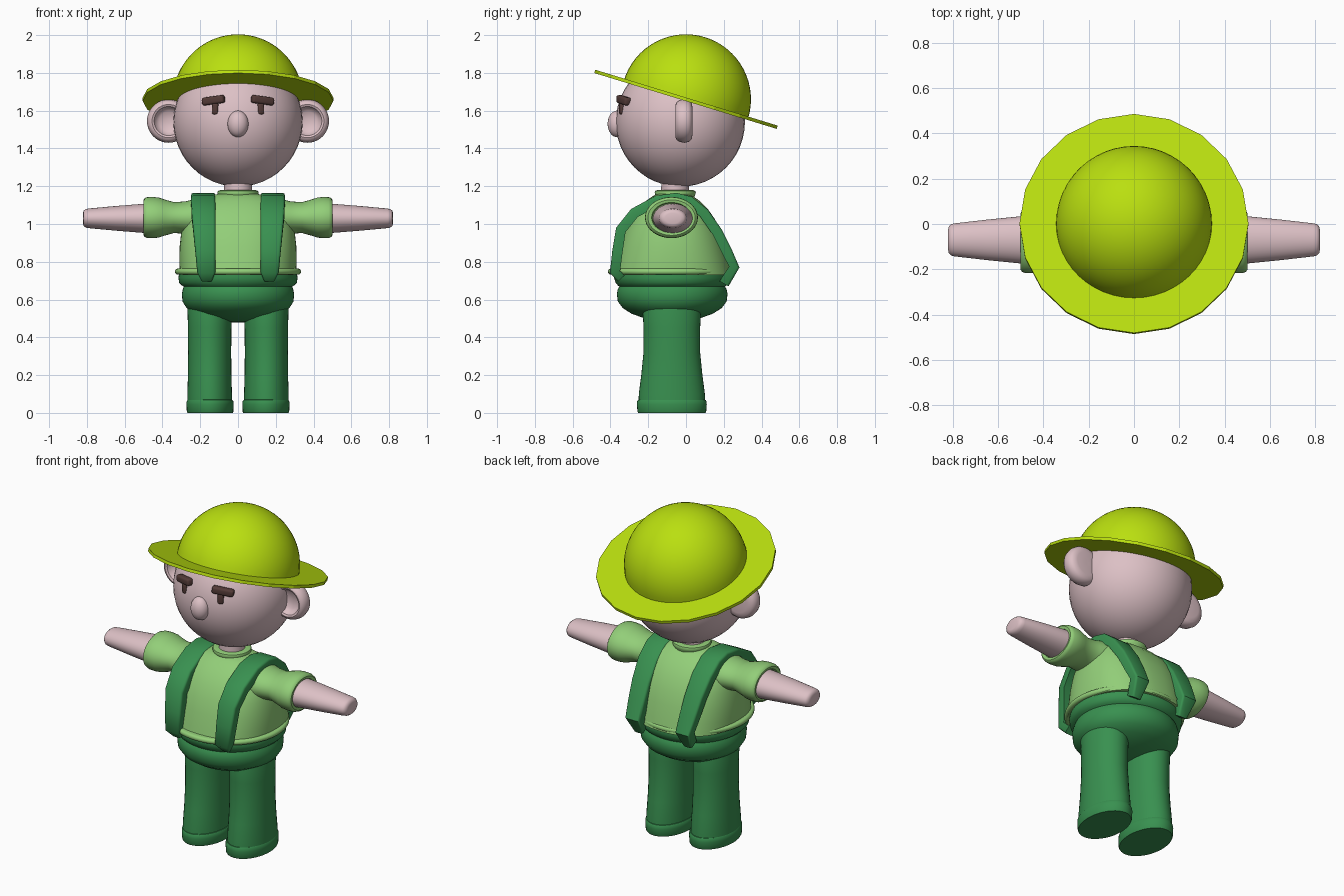
import bpy, bmesh, math
from mathutils import Matrix, Vector

cube = bpy.data.objects.get("Cube")
if cube:
    bpy.data.objects.remove(cube, do_unlink=True)


def material(name, rgb):
    m = bpy.data.materials.new(name)
    m.use_nodes = True
    m.diffuse_color = (*rgb, 1)
    m.node_tree.nodes["Principled BSDF"].inputs["Base Color"].default_value = (*rgb, 1)
    return m


SKIN = material("pale_pink_skin", (0.72, 0.53, 0.56))
HAT = material("lime_yellow", (0.49, 0.74, 0.005))
SHIRT = material("light_green", (0.29, 0.62, 0.19))
TROUSERS = material("dark_green", (0.04, 0.28, 0.08))
BROWN = material("dark_brown", (0.09, 0.045, 0.04))


def finish(bm, name, mat, mirror=False, angle=40):
    bmesh.ops.recalc_face_normals(bm, faces=bm.faces)
    mesh = bpy.data.meshes.new(name)
    bm.to_mesh(mesh)
    bm.free()
    mesh.materials.append(mat)
    mesh.shade_smooth()
    mesh.set_sharp_from_angle(angle=math.radians(angle))
    ob = bpy.data.objects.new(name, mesh)
    bpy.context.collection.objects.link(ob)
    if mirror:
        ob.modifiers.new("Mirror", 'MIRROR')
    return ob


def loft(name, mat, axis, centre, sections, mirror=False, power=2, n=40):
    """Skin (distance, radius, radius) sections along an axis."""
    bm = bmesh.new()
    rings = []
    for t, ra, rb in sections:
        ring = []
        for i in range(n):
            a = 2 * math.pi * i / n
            c, s = math.cos(a), math.sin(a)
            p = ra * math.copysign(abs(c) ** (2 / power), c)
            q = rb * math.copysign(abs(s) ** (2 / power), s)
            co = {'x': (t, p, q), 'y': (p, t, q), 'z': (p, q, t)}[axis]
            ring.append(bm.verts.new(Vector(co) + Vector(centre)))
        rings.append(ring)
    for r0, r1 in zip(rings, rings[1:]):
        for i in range(n):
            j = (i + 1) % n
            bm.faces.new((r0[i], r0[j], r1[j], r1[i]))
    bm.faces.new(rings[0])
    bm.faces.new(rings[-1])
    return finish(bm, name, mat, mirror)


def ellipsoid(name, mat, centre, radii, mirror=False):
    bm = bmesh.new()
    bmesh.ops.create_uvsphere(bm, u_segments=40, v_segments=24, radius=1)
    bmesh.ops.transform(bm, verts=bm.verts, matrix=Matrix.LocRotScale(centre, None, radii))
    return finish(bm, name, mat, mirror)


def rounded_box(name, mat, centre, size, turn, roll, bevel):
    bm = bmesh.new()
    bmesh.ops.create_cube(bm, size=1)
    bmesh.ops.scale(bm, verts=bm.verts, vec=size)
    bmesh.ops.bevel(bm, geom=bm.edges[:], offset=bevel, segments=3, profile=0.5, affect='EDGES')
    m = Matrix.Translation(centre) @ Matrix.Rotation(turn, 4, 'Z') @ Matrix.Rotation(roll, 4, 'Y')
    bmesh.ops.transform(bm, verts=bm.verts, matrix=m)
    return finish(bm, name, mat, True)


# Head and face
ellipsoid("head", SKIN, Vector((0, -0.03, 1.54)), Vector((0.342, 0.342, 0.342)))
ellipsoid("nose", SKIN, Vector((0, -0.365, 1.53)), Vector((0.055, 0.05, 0.07)))
rounded_box("eyebrow", BROWN, (0.13, -0.33, 1.655), (0.125, 0.04, 0.042), 0.4, 0.13, 0.012)
rounded_box("eye", BROWN, (0.12, -0.337, 1.61), (0.034, 0.03, 0.06), 0.36, 0, 0.01)
ear = [(0.035, 0.01), (0.035, 0.07), (0.03, 0.095), (0.015, 0.11), (-0.01, 0.115), (-0.035, 0.11),
       (-0.05, 0.1), (-0.055, 0.088), (-0.05, 0.077), (-0.03, 0.068), (-0.015, 0.05), (-0.01, 0.01)]
loft("ear", SKIN, 'y', (0.367, 0, 1.545), [(t, r, r) for t, r in ear], True)
loft("neck", SKIN, 'z', (0, -0.058, 0), [(1.1, 0.075, 0.075), (1.25, 0.072, 0.072)])

# Hat: tilted hemisphere crown and faceted brim
tilt = Matrix.Translation((0, 0, 1.66)) @ Matrix.Rotation(-0.297, 4, 'X')
bm = bmesh.new()
bmesh.ops.create_uvsphere(bm, u_segments=48, v_segments=32, radius=0.344)
bmesh.ops.bisect_plane(bm, geom=bm.verts[:] + bm.edges[:] + bm.faces[:], plane_co=(0, 0, 0),
                       plane_no=(0, 0, 1), clear_inner=True)
finish(bm, "hat_crown", HAT).matrix_world = tilt
bm = bmesh.new()
bmesh.ops.create_cone(bm, cap_ends=True, segments=20, radius1=0.505, radius2=0.505, depth=0.018)
finish(bm, "hat_brim", HAT, angle=10).matrix_world = tilt

# Shirt
loft("shirt_body", SHIRT, 'z', (0, -0.07, 0),
     [(0.73, 0.308, 0.315), (0.8, 0.31, 0.3), (0.88, 0.309, 0.28), (0.96, 0.3, 0.255),
      (1.03, 0.285, 0.22), (1.08, 0.262, 0.185), (1.12, 0.22, 0.145), (1.145, 0.17, 0.11),
      (1.16, 0.1, 0.08)], power=2.3, n=64)
loft("shirt_hem", SHIRT, 'z', (0, -0.083, 0.748),
     [(0.016 * math.sin(a), 0.318 + 0.016 * math.cos(a), 0.314 + 0.016 * math.cos(a))
      for a in [math.pi * (k / 8 - 0.5) for k in range(9)]], n=64)
loft("collar", SHIRT, 'z', (0, -0.057, 0),
     [(1.14, 0.1, 0.1), (1.155, 0.106, 0.106), (1.165, 0.109, 0.109), (1.175, 0.106, 0.106),
      (1.179, 0.095, 0.095), (1.178, 0.07, 0.07)])
loft("sleeve", SHIRT, 'x', (0, -0.077, 1.034),
     [(0.15, 0.14, 0.11), (0.22, 0.135, 0.1), (0.28, 0.12, 0.085), (0.34, 0.115, 0.082),
      (0.39, 0.128, 0.096), (0.42, 0.138, 0.106), (0.45, 0.14, 0.109), (0.48, 0.139, 0.108),
      (0.494, 0.134, 0.103), (0.5, 0.125, 0.094), (0.497, 0.105, 0.08), (0.48, 0.1, 0.075)], True)

# Bare tapering arms with rounded ends
loft("arm", SKIN, 'x', (0, -0.07, 1.03),
     [(0.4, 0.108, 0.08), (0.5, 0.104, 0.077), (0.65, 0.089, 0.065), (0.79, 0.073, 0.052),
      (0.806, 0.069, 0.049), (0.817, 0.058, 0.041), (0.821, 0.04, 0.028)], True)

# Trousers
loft("hips", TROUSERS, 'z', (0, -0.073, 0),
     [(0.74, 0.312, 0.305), (0.715, 0.315, 0.308), (0.69, 0.312, 0.3), (0.675, 0.298, 0.288),
      (0.668, 0.287, 0.28), (0.655, 0.292, 0.288), (0.63, 0.297, 0.293), (0.59, 0.294, 0.288),
      (0.555, 0.272, 0.262), (0.525, 0.23, 0.215), (0.5, 0.16, 0.145), (0.485, 0.09, 0.08),
      (0.478, 0.02, 0.02)], n=64)
loft("leg", TROUSERS, 'z', (0.15, -0.075, 0),
     [(0.03, 0.118, 0.176), (0.1, 0.118, 0.175), (0.2, 0.115, 0.162), (0.32, 0.114, 0.15),
      (0.45, 0.115, 0.15), (0.57, 0.118, 0.155), (0.62, 0.11, 0.14)], True)
loft("leg_cuff", TROUSERS, 'z', (0.148, -0.075, 0),
     [(0, 0.12, 0.178), (0.006, 0.123, 0.182), (0.045, 0.125, 0.185), (0.06, 0.124, 0.184),
      (0.069, 0.119, 0.179), (0.072, 0.11, 0.165)], True)

# Braces: a thick ribbon from the front waist over the shoulder to the back waist
path = [(-0.36, 0.695), (-0.403, 0.74), (-0.39, 0.86), (-0.37, 0.98), (-0.29, 1.08),
        (-0.16, 1.15), (-0.05, 1.165), (0.03, 1.145), (0.115, 1.077), (0.19, 0.97),
        (0.24, 0.87), (0.283, 0.77), (0.225, 0.67)]
bm = bmesh.new()
rings = []
for k, (y, z) in enumerate(path):
    a = Vector(path[max(k - 1, 0)])
    b = Vector(path[min(k + 1, len(path) - 1)])
    d = (b - a).normalized()
    low = min(max((1.1 - z) / 0.4, 0), 1)
    half = 0.064 - 0.018 * low if 0 < k < len(path) - 1 else 0.03
    x = 0.184 - 0.018 * low
    inner = Vector((y + d.y * 0.055, z - d.x * 0.055))
    ends = [(-1, (y, z)), (1, (y, z)), (1, inner), (-1, inner)]
    rings.append([bm.verts.new((x + s * half, p[0], p[1])) for s, p in ends])
for r0, r1 in zip(rings, rings[1:]):
    for i in range(4):
        bm.faces.new((r0[i], r0[(i + 1) % 4], r1[(i + 1) % 4], r1[i]))
bm.faces.new(rings[0])
bm.faces.new(rings[-1])
long_edges = [bm.edges.get((r0[i], r1[i])) for r0, r1 in zip(rings, rings[1:]) for i in (0, 1)]
bmesh.ops.bevel(bm, geom=long_edges, offset=0.012, segments=2, profile=0.5, affect='EDGES')
finish(bm, "brace", TROUSERS, True, 50)
